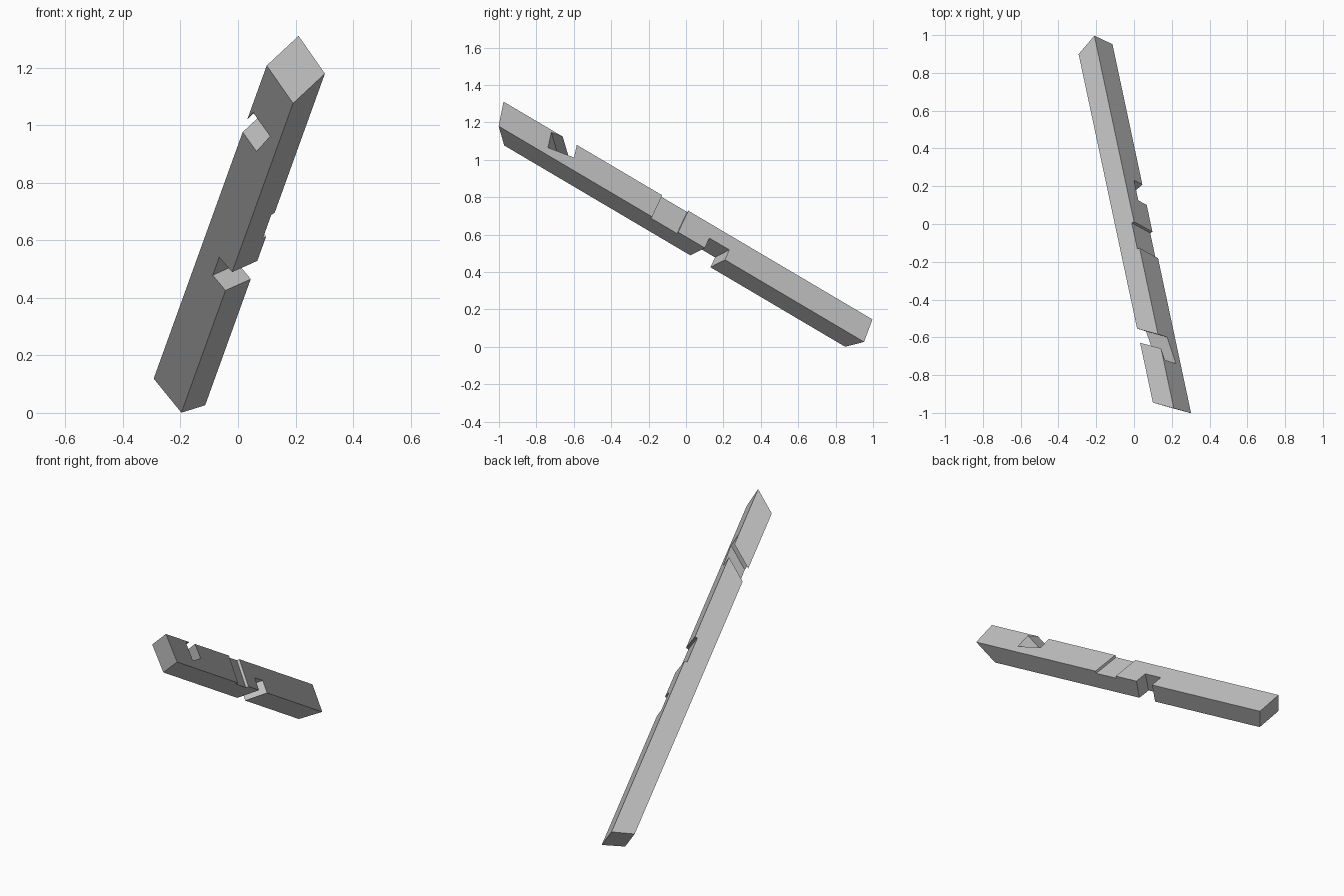
import bpy
import bmesh
from mathutils import Matrix, Vector

cube = bpy.data.objects.get("Cube")
if cube:
    bpy.data.objects.remove(cube, do_unlink=True)

# Beam frame: local x runs down the length, y across the width, z through the depth
WIDTH, DEPTH = 0.12, 0.16
length_dir = Vector((-0.1805, 0.847, -0.5)).normalized()
width_dir = Vector((0.777, 0.433, 0.456))
width_dir = (width_dir - length_dir * width_dir.dot(length_dir)).normalized()
depth_dir = length_dir.cross(width_dir)
origin = width_dir * 0.217 - depth_dir * 0.54
frame = Matrix((length_dir, width_dir, depth_dir)).transposed().to_4x4()
frame.translation = origin

grey = bpy.data.materials.new("plain grey")
grey.use_nodes = True
colour = (0.55, 0.55, 0.55, 1)
grey.diffuse_color = colour
grey.node_tree.nodes["Principled BSDF"].inputs["Base Color"].default_value = colour


def prism(name, profile, y0, y1):
    """Sweep a profile of (x, z, skew) points across the width; x shifts by skew * y."""
    bm = bmesh.new()
    near, far = ([bm.verts.new((x + k * y, y, z)) for x, z, k in profile] for y in (y0, y1))
    bm.faces.new(near)
    bm.faces.new(far[::-1])
    for i in range(len(profile)):
        j = (i + 1) % len(profile)
        bm.faces.new((near[j], near[i], far[i], far[j]))
    bmesh.ops.recalc_face_normals(bm, faces=bm.faces)
    mesh = bpy.data.meshes.new(name)
    bm.to_mesh(mesh)
    bm.free()
    mesh.materials.append(grey)
    obj = bpy.data.objects.new(name, mesh)
    obj.matrix_world = frame
    bpy.context.collection.objects.link(obj)
    return obj


# Timber beam with oblique sawn ends
beam = prism("beam", [(-1.423, 0, -0.81), (0.755, 0, 0.45),
                      (0.756, DEPTH, 0.48), (-1.396, DEPTH, -0.81)], 0, WIDTH)

# Tilted slot near the raised end
slot = [(-1.116, 0.014, -0.81), (-1.101, 0.115, -0.81),
        (-0.948, 0.083, -0.81), (-0.963, -0.018, -0.81)]
# Shallow housing on one side
housing = [(-0.517, -0.02, 0), (-0.353, -0.02, 0), (-0.36, 0.18, 0), (-0.525, 0.18, 0)]
# Skewed halving notch underneath
halving = [(-0.218, 0.087, 0.24), (-0.092, 0.087, 0.24),
           (-0.095, 0.2, 0.26), (-0.224, 0.2, 0.26)]

cutters = [prism("slot_cutter", slot, -0.03, WIDTH + 0.03),
           prism("housing_cutter", housing, WIDTH - 0.015, WIDTH + 0.03),
           prism("halving_cutter", halving, -0.03, WIDTH + 0.03)]

for cutter in cutters:
    cut = beam.modifiers.new(cutter.name, 'BOOLEAN')
    cut.operation = 'DIFFERENCE'
    cut.solver = 'EXACT'
    cut.object = cutter
    cutter.hide_render = True
    cutter.display_type = 'WIRE'

# Apply the cuts and drop the cutters
bpy.context.view_layer.update()
evaluated = beam.evaluated_get(bpy.context.evaluated_depsgraph_get())
result = bpy.data.meshes.new_from_object(evaluated)
beam.modifiers.clear()
beam.data = result
for cutter in cutters:
    bpy.data.objects.remove(cutter, do_unlink=True)
